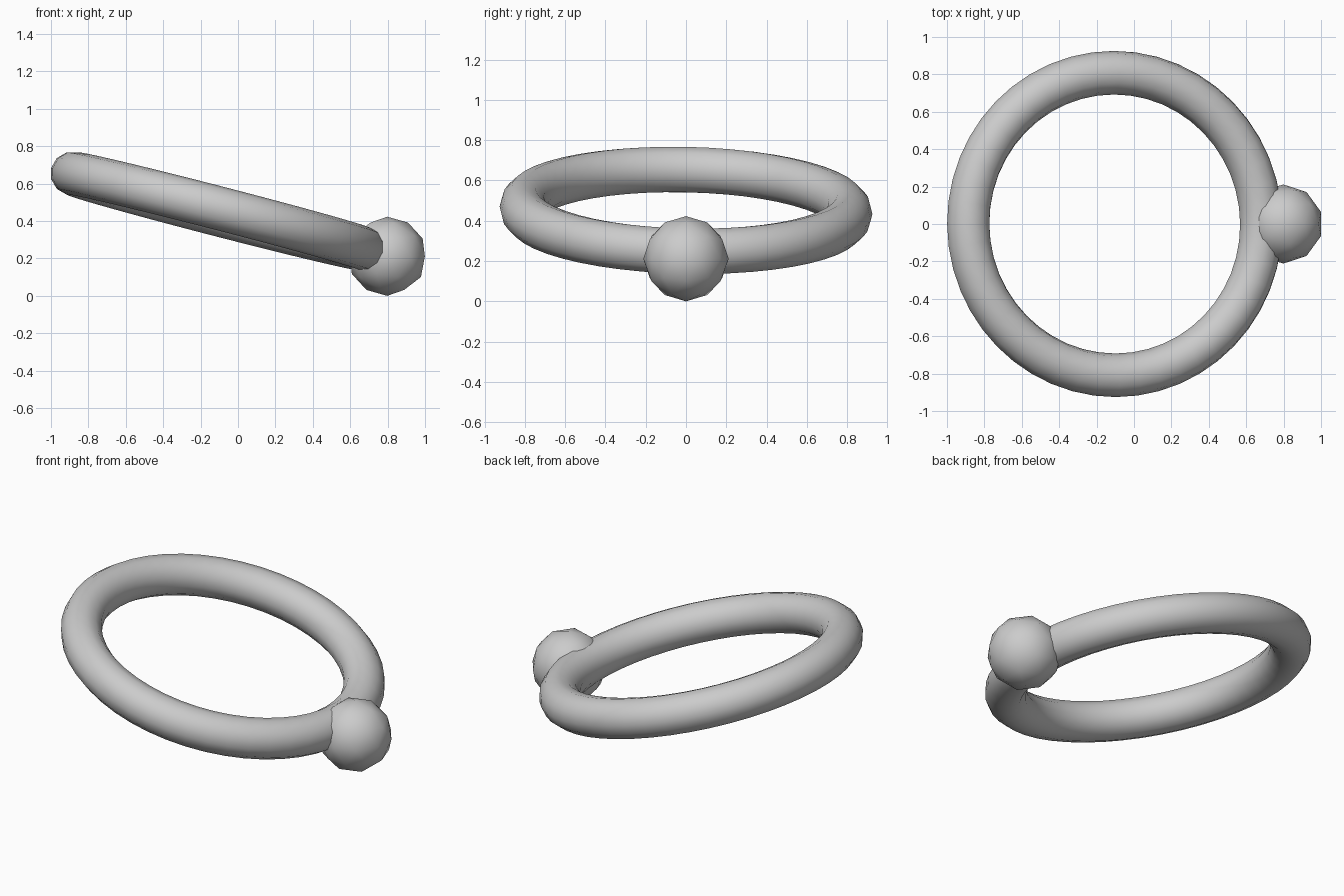
import bpy
import math

if "Cube" in bpy.data.objects:
    bpy.data.objects.remove(bpy.data.objects["Cube"])

# Smooth 12-sided ring, tilted down toward +x with a slight lean to the side
bpy.ops.mesh.primitive_torus_add(
    major_segments=48, minor_segments=12,
    major_radius=0.809, minor_radius=0.1165,
    location=(-0.103, 0, 0.4515),
    rotation=(math.radians(-1.2), math.radians(14.5), 0))
ring = bpy.context.object
ring.name = "ring"
bpy.ops.object.shade_smooth()

# Low-poly ball set at the lowest point of the ring, resting on the ground
BALL_RADIUS = 0.2115
bpy.ops.mesh.primitive_ico_sphere_add(
    subdivisions=2, radius=BALL_RADIUS,
    location=(0.798, 0, BALL_RADIUS))
ball = bpy.context.object
ball.name = "ball"
bpy.ops.object.shade_smooth()
